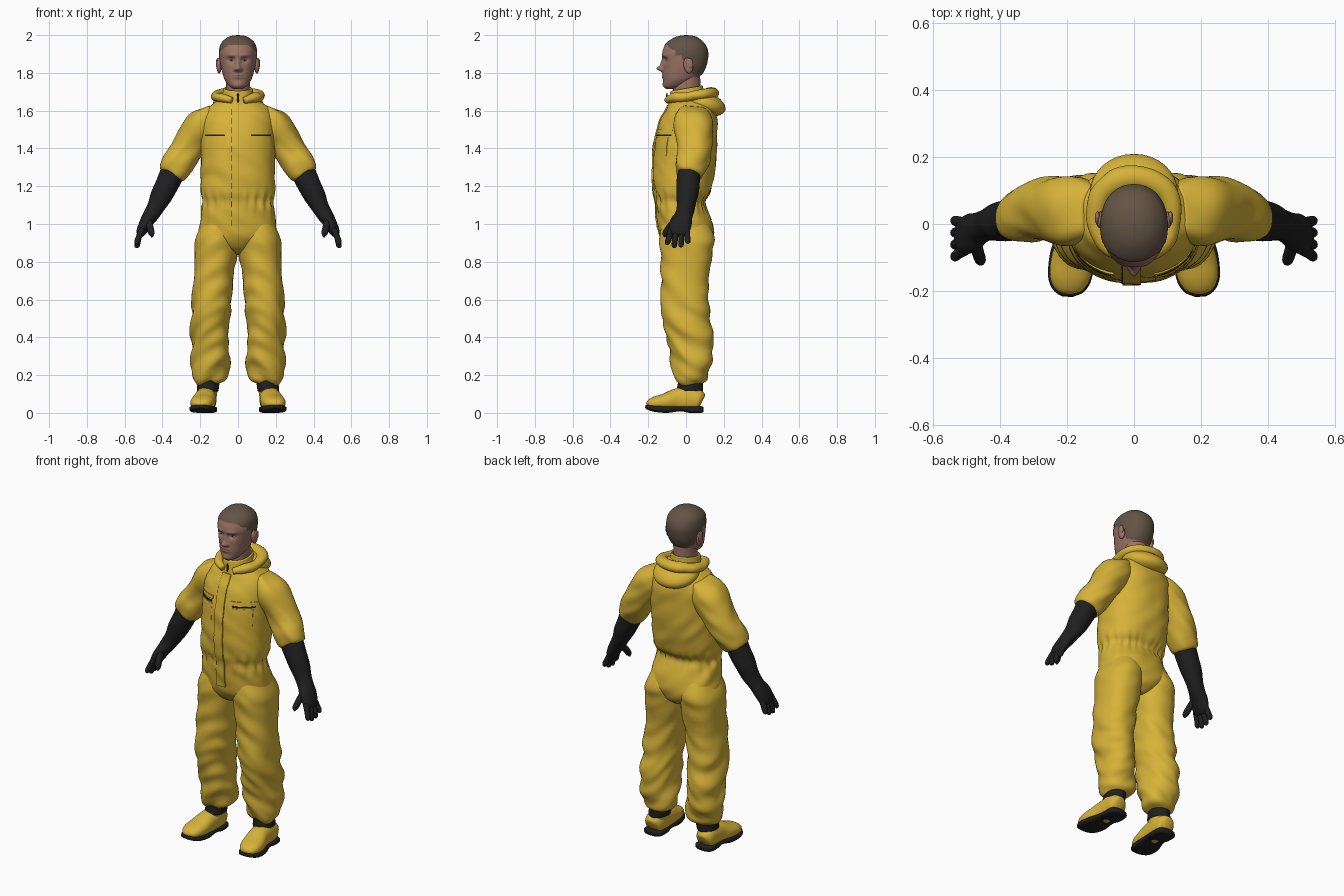
import bpy, bmesh, math
from mathutils import Vector, noise
from mathutils.bvhtree import BVHTree

if "Cube" in bpy.data.objects:
    bpy.data.objects.remove(bpy.data.objects["Cube"])


def material(name, col):
    m = bpy.data.materials.new(name)
    m.diffuse_color = (*col, 1)
    m.use_nodes = True
    m.node_tree.nodes["Principled BSDF"].inputs["Base Color"].default_value = m.diffuse_color
    return m


YELLOW = material("yellow_fabric", (0.68, 0.45, 0.04))
BLACK = material("black_rubber", (0.014, 0.014, 0.015))
SKIN = material("skin", (0.33, 0.175, 0.135))
HAIR = material("short_hair", (0.125, 0.088, 0.06))
EYE = material("eye_white", (0.42, 0.38, 0.34))
LIP = material("lips", (0.26, 0.115, 0.095))


def finish(name, bm, mats, mirror=False):
    bmesh.ops.recalc_face_normals(bm, faces=bm.faces)
    for f in bm.faces:
        f.smooth = True
    me = bpy.data.meshes.new(name)
    bm.to_mesh(me)
    bm.free()
    ob = bpy.data.objects.new(name, me)
    bpy.context.collection.objects.link(ob)
    for m in mats:
        me.materials.append(m)
    if mirror:
        ob.modifiers.new("mirror", "MIRROR").use_mirror_merge = False
    return ob


def spline(keys, steps):
    """Catmull-Rom interpolation through tuples of numbers."""
    out = []
    for i in range(len(keys) - 1):
        a, b, c, d = (keys[min(max(i + k, 0), len(keys) - 1)] for k in (-1, 0, 1, 2))
        for s in range(steps):
            t = s / steps
            out.append([0.5 * (2 * q + (r - p) * t + (2 * p - 5 * q + 4 * r - w) * t * t
                               + (3 * q - p - 3 * r + w) * t ** 3)
                        for p, q, r, w in zip(a, b, c, d)])
    return out + [list(keys[-1])]


def loft(keys, steps=5, segs=40, ref=None, power=2.0, shape=None):
    """Skin oval rings (x, y, z, ru, rv); ref=None keeps the rings level."""
    bm = bmesh.new()
    rings = spline(keys, steps)
    loops = []
    for i, (x, y, z, ru, rv) in enumerate(rings):
        u, v = Vector((1, 0, 0)), Vector((0, 1, 0))
        if ref:
            t = (Vector(rings[min(i + 1, len(rings) - 1)][:3]) - Vector(rings[max(i - 1, 0)][:3])).normalized()
            v = Vector(ref)
            v = (v - t * v.dot(t)).normalized()
            u = v.cross(t)
        loop = []
        for k in range(segs):
            a = 2 * math.pi * k / segs
            c, s = math.cos(a), math.sin(a)
            c = math.copysign(abs(c) ** (2 / power), c)
            s = math.copysign(abs(s) ** (2 / power), s)
            loop.append(bm.verts.new(Vector((x, y, z)) + u * c * max(ru, .001) + v * s * max(rv, .001)))
        loops.append(loop)
    for a, b in zip(loops, loops[1:]):
        for k in range(segs):
            bm.faces.new((a[k], a[(k + 1) % segs], b[(k + 1) % segs], b[k]))
    bm.faces.new(loops[0])
    bm.faces.new(loops[-1])
    bmesh.ops.recalc_face_normals(bm, faces=bm.faces)
    if shape:
        bm.normal_update()
        for v, n in [(v, v.normal.copy()) for v in bm.verts]:
            v.co += n * shape(v.co)
    return bm


def level(rows):
    """(z, y_front, y_back, half_width, x) -> ring keys."""
    return [(x, (f + b) / 2, z, w, (b - f) / 2) for z, f, b, w, x in rows]


def ball(name, loc, rad, mat, mirror=False, tilt=0.0):
    bm = bmesh.new()
    bmesh.ops.create_uvsphere(bm, u_segments=32, v_segments=18, radius=1)
    for v in bm.verts:
        y, z = v.co.y * rad[1], v.co.z * rad[2]
        v.co = Vector(loc) + Vector((v.co.x * rad[0], y * math.cos(tilt) + z * math.sin(tilt),
                                     z * math.cos(tilt) - y * math.sin(tilt)))
    return finish(name, bm, [mat], mirror)


# Cloth folds: diagonal noise, stronger near knees, ankles and elbows
def folds(amount):
    def f(p):
        n = noise.noise(Vector((p.x * 7, p.y * 6, p.z * 15 + p.x * 9 + p.y * 8)))
        return amount * n
    return f


def leg_folds(p):
    low = min(1, max(0, (0.85 - p.z) / 0.4))
    return folds(0.008 + 0.014 * low)(p)


def torso_folds(p):
    gather = math.exp(-((p.z - 1.12) / 0.05) ** 2)
    return folds(0.008)(p) + 0.005 * gather * math.sin(22 * math.atan2(p.y, p.x))


# Coverall body
torso = loft(level([
    (.84, -.04, .08, .03, 0), (.87, -.10, .125, .10, 0), (.93, -.14, .148, .195, 0),
    (1.0, -.15, .14, .203, 0), (1.07, -.157, .115, .192, 0), (1.12, -.158, .10, .182, 0),
    (1.17, -.172, .128, .196, 0), (1.25, -.175, .148, .198, 0), (1.35, -.172, .16, .196, 0),
    (1.45, -.163, .165, .195, 0), (1.55, -.135, .163, .19, 0), (1.61, -.105, .15, .165, 0),
    (1.65, -.085, .135, .115, 0), (1.68, -.07, .11, .08, 0)]),
    segs=88, power=2.3, shape=torso_folds)
torso.normal_update()
front = BVHTree.FromBMesh(torso)
finish("coverall_body", torso, [YELLOW])

# Trouser legs
finish("trouser_leg", loft(level([
    (1.03, -.12, .10, .08, .10), (.93, -.14, .15, .111, .112), (.85, -.137, .14, .112, .117),
    (.72, -.13, .122, .108, .13), (.6, -.132, .118, .106, .138), (.5, -.122, .13, .105, .142),
    (.4, -.10, .145, .1, .145), (.3, -.08, .14, .104, .151), (.23, -.064, .132, .1, .148),
    (.18, -.05, .118, .086, .147), (.155, -.035, .09, .055, .152)]),
    steps=6, segs=48, power=2.2, shape=leg_folds), [YELLOW], True)

# Sleeves
finish("sleeve", loft([
    (.12, .035, 1.59, .05, .08), (.18, .04, 1.53, .09, .105), (.24, .046, 1.45, .086, .098),
    (.29, .04, 1.37, .085, .088), (.325, .025, 1.31, .084, .082), (.348, .018, 1.265, .074, .07),
    (.355, .016, 1.252, .05, .05)], steps=7, ref=(0, 1, 0), power=2.1, shape=folds(.013)), [YELLOW], True)

# Gloves: gauntlet and palm, fingers, thumb
finish("glove", loft([
    (.34, .016, 1.285, .066, .062), (.385, .01, 1.19, .061, .06), (.43, 0, 1.1, .048, .05),
    (.46, -.012, 1.05, .042, .046), (.485, -.025, 1.01, .035, .056), (.508, -.037, .965, .029, .056),
    (.518, -.04, .94, .018, .045)], ref=(0, 1, 0), shape=folds(.005)), [BLACK], True)
for i, tip in enumerate((.888, .872, .875, .893)):
    y0, y1 = -.08 + .028 * i, -.098 + .036 * i
    finish("glove_finger", loft([
        (.505, y0, .975, .015, .015), (.525, (y0 + y1) / 2, .93, .016, .016),
        (.535, y1, tip + .012, .014, .014), (.536, y1, tip, .003, .003)],
        segs=14, ref=(0, 1, 0)), [BLACK], True)
finish("glove_thumb", loft([
    (.475, -.045, 1.03, .018, .02), (.466, -.085, .985, .018, .019), (.458, -.108, .95, .016, .017),
    (.455, -.113, .93, .004, .004)], segs=16, ref=(0, 1, 0)), [BLACK], True)

# Boots: upper, sole and ankle band
finish("boot_upper", loft([
    (.172, .086, .06, .025, .03), (.172, .07, .066, .05, .055), (.17, .02, .072, .056, .066),
    (.174, -.05, .068, .058, .061), (.184, -.11, .058, .064, .046), (.192, -.16, .052, .06, .036),
    (.196, -.195, .045, .042, .024), (.197, -.208, .042, .015, .01)],
    segs=32, ref=(0, 0, 1), power=2.3), [YELLOW], True)
finish("boot_sole", loft([
    (.172, .092, .018, .03, .014), (.172, .075, .018, .056, .018), (.17, .02, .018, .06, .018),
    (.174, -.03, .023, .058, .014), (.184, -.10, .019, .068, .019), (.193, -.165, .023, .064, .017),
    (.197, -.2, .03, .045, .013), (.198, -.215, .034, .018, .008)],
    segs=32, ref=(0, 0, 1), power=3.5), [BLACK], True)
finish("boot_shaft", loft(level([
    (.06, -.06, .085, .054, .17), (.10, -.055, .084, .055, .166), (.13, -.045, .084, .054, .16)]),
    segs=32), [YELLOW], True)
finish("ankle_band", loft(level([
    (.112, -.048, .088, .05, .162), (.118, -.052, .09, .057, .161), (.15, -.044, .09, .058, .157),
    (.19, -.04, .09, .056, .154)]), steps=3, segs=32), [BLACK], True)

# Folded hood and stand-up collar
ball("hood_pouch", (0, .092, 1.64), (.132, .122, .062), YELLOW, tilt=.32)
rim = [(.035, -.098, 1.655, .018, .018), (.085, -.06, 1.668, .026, .024), (.112, .01, 1.675, .03, .026),
       (.1, .085, 1.685, .034, .028), (.055, .125, 1.692, .036, .03), (0, .138, 1.694, .036, .03)]
rim += [(-x, y, z, a, b) for x, y, z, a, b in rim[-2::-1]]
finish("hood_rim", loft(rim, segs=20, ref=(0, 0, 1), shape=folds(.006)), [YELLOW])
collar = loft(level([
    (1.62, -.10, .11, .11, 0), (1.66, -.092, .1, .09, 0), (1.70, -.086, .092, .08, 0),
    (1.715, -.082, .09, .077, 0), (1.716, -.074, .082, .069, 0), (1.69, -.07, .08, .066, 0)]))
for v in collar.verts:
    v.co.z += .17 * v.co.y
finish("collar", collar, [YELLOW])


# Plates laid on the front of the coverall
def plate(name, x0, x1, z0, z1, mat, lift, thick, mirror=False, nx=6):
    bm = bmesh.new()
    nz = max(2, int((z1 - z0) / .015))
    grid = []
    for j in range(nz + 1):
        row = []
        for i in range(nx + 1):
            x, z = x0 + (x1 - x0) * i / nx, z0 + (z1 - z0) * j / nz
            hit = front.ray_cast(Vector((x, -1, z)), Vector((0, 1, 0)))[0]
            row.append(bm.verts.new((x, hit.y - lift, z)))
        grid.append(row)
    faces = [bm.faces.new((grid[j][i], grid[j][i + 1], grid[j + 1][i + 1], grid[j + 1][i]))
             for j in range(nz) for i in range(nx)]
    for v in [e["geom"] for e in [bmesh.ops.extrude_face_region(bm, geom=faces)]][0]:
        if isinstance(v, bmesh.types.BMVert):
            v.co.y += thick
    ob = finish(name, bm, [mat], mirror)
    for p in ob.data.polygons:
        p.use_smooth = abs(p.normal.y) > .6
    return ob


plate("front_flap", -.034, .021, .97, 1.63, YELLOW, .007, .009)
for k in range(13):
    z = .99 + k * .049
    plate("flap_stitch", -.038, -.034, z, z + .032, BLACK, .003, .004, nx=1)
plate("pocket_flap", .06, .178, 1.483, 1.5, YELLOW, .005, .007, True)
plate("pocket_zip", .068, .175, 1.466, 1.474, BLACK, .004, .006, True, 12)
plate("pocket_panel", .062, .168, 1.36, 1.46, YELLOW, .003, .005, True)
ball("collar_zip", (0, -.101, 1.668), (.006, .005, .026), BLACK)


# Head with sculpted features
def bump(p, x, y, z, sx, sz):
    return math.exp(-((abs(p.x) - x) / sx) ** 2 - ((p.z - z) / sz) ** 2) if p.y < y else 0


def face(p):
    d = -.015 * bump(p, .036, -.03, 1.868, .019, .014)        # eye sockets
    d += .006 * bump(p, .034, -.03, 1.893, .026, .009)        # brows
    d += .012 * bump(p, 0, -.03, 1.85, .011, .025)            # nose bridge
    d += .032 * bump(p, 0, -.03, 1.822, .013, .014)           # nose tip
    d += .009 * bump(p, .015, -.03, 1.817, .008, .009)        # nostrils
    d += .007 * bump(p, 0, -.03, 1.781, .026, .012)           # mouth
    d -= .006 * bump(p, 0, -.03, 1.783, .026, .003)
    d += .004 * bump(p, 0, -.03, 1.738, .022, .014)           # chin
    return d + (.003 if is_hair(p) else 0)


def is_hair(p):
    if p.y < -.055:
        edge = 1.945 - max(0, abs(p.x) - .055) * .7
    elif p.y < -.02:
        edge = 1.895
    elif p.y < .03:
        edge = 1.872
    else:
        edge = 1.80 - (p.y - .03) * .25
    return p.z > edge


head = loft(level([
    (1.715, -.105, -.03, .022, 0), (1.73, -.119, .0, .046, 0), (1.76, -.12, .045, .069, 0),
    (1.79, -.122, .08, .08, 0), (1.83, -.122, .103, .09, 0), (1.87, -.123, .113, .096, 0),
    (1.91, -.125, .115, .098, 0), (1.95, -.108, .10, .09, 0), (1.98, -.07, .068, .063, 0),
    (1.993, -.035, .04, .034, 0), (1.997, -.001, .001, .001, 0)]),
    steps=9, segs=112, power=2.15, shape=face)
for f in head.faces:
    c = f.calc_center_median()
    if is_hair(c):
        f.material_index = 1
    elif c.y < -.09 and abs(c.x) < .027 and abs(c.z - 1.782) < .009 * (1 - abs(c.x) / .032):
        f.material_index = 2
finish("head", head, [SKIN, HAIR, LIP])
finish("neck", loft(level([
    (1.63, -.065, .085, .066, 0), (1.69, -.07, .078, .062, 0), (1.74, -.065, .076, .063, 0),
    (1.80, -.05, .075, .066, 0)])), [SKIN])

# Ears and eyes
ball("ear", (.1, .012, 1.838), (.014, .024, .042), SKIN, True, tilt=-.2)
ball("ear_rim", (.109, .018, 1.85), (.008, .02, .028), SKIN, True, tilt=-.2)
ball("eyeball", (.036, -.094, 1.867), (.014, .012, .008), EYE, True)
ball("pupil", (.036, -.1035, 1.867), (.0045, .004, .005), BLACK, True)
